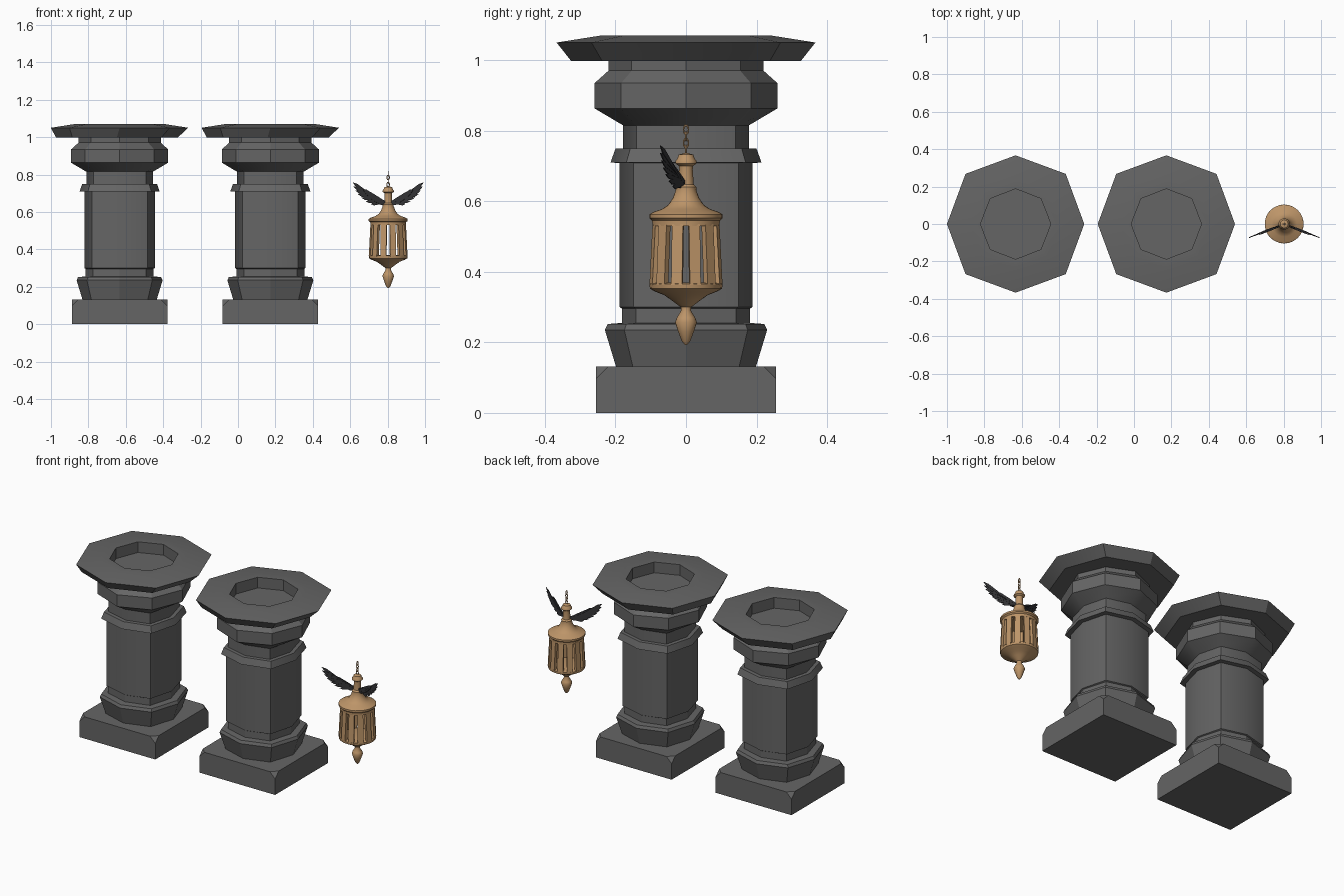
import bpy
import bmesh
from math import sin, cos, pi, radians
from mathutils import Matrix, Vector

cube = bpy.data.objects.get("Cube")
if cube:
    bpy.data.objects.remove(cube, do_unlink=True)


def material(name, rgb):
    mat = bpy.data.materials.new(name)
    mat.use_nodes = True
    colour = (*rgb, 1)
    mat.diffuse_color = colour
    mat.node_tree.nodes["Principled BSDF"].inputs["Base Color"].default_value = colour
    return mat


stone = material("dark stone", (0.13, 0.13, 0.13))
brass = material("warm brass", (0.51, 0.30, 0.14))
feather = material("black feather", (0.035, 0.035, 0.038))


def finish(bm, name, mat, location=(0, 0, 0), angle=30):
    bmesh.ops.recalc_face_normals(bm, faces=bm.faces)
    mesh = bpy.data.meshes.new(name)
    bm.to_mesh(mesh)
    bm.free()
    mesh.materials.append(mat)
    mesh.shade_smooth()
    mesh.set_sharp_from_angle(angle=radians(angle))
    return place(mesh, name, location)


def place(mesh, name, location):
    obj = bpy.data.objects.new(name, mesh)
    obj.location = location
    bpy.context.collection.objects.link(obj)
    return obj


def loft(bm, rings):
    """Skin a stack of equal point rings and cap both ends."""
    loops = [[bm.verts.new(p) for p in ring] for ring in rings]
    n = len(loops[0])
    for a, b in zip(loops, loops[1:]):
        for i in range(n):
            j = (i + 1) % n
            bm.faces.new((a[i], a[j], b[j], b[i]))
    bm.faces.new(loops[0][::-1])
    bm.faces.new(loops[-1])


def octagon(r, z, diagonal=0.71, shift=0):
    """Eight points; the diagonal ratio makes the outline squarer."""
    pts = []
    for i in range(8):
        k = r if i % 2 == 0 else r * diagonal * 2 ** 0.5
        pts.append((shift + k * cos(i * pi / 4), k * sin(i * pi / 4), z))
    return pts


def circle(r, z, n=24):
    return [(r * cos(2 * pi * i / n), r * sin(2 * pi * i / n), z) for i in range(n)]


# Square plinth with clipped top corners
bm = bmesh.new()
bmesh.ops.create_cube(bm, size=1, matrix=Matrix.Translation((0, 0, 0.066))
                      @ Matrix.Diagonal((0.51, 0.51, 0.132, 1)))
top_corners = [v for v in bm.verts if v.co.z > 0.1]
bmesh.ops.bevel(bm, geom=top_corners, offset=0.035, affect='VERTICES')
plinth = finish(bm, "plinth", stone)

# Foot, shaft, collar and capital: radius, height, diagonal ratio
bm = bmesh.new()
loft(bm, [octagon(*p) for p in [
    (0.198, 0.13, 0.76), (0.23, 0.235, 0.76), (0.222, 0.252, 0.76), (0.182, 0.255, 0.78),
    (0.182, 0.296, 0.78), (0.188, 0.3, 0.79), (0.188, 0.708, 0.79), (0.214, 0.71, 0.79),
    (0.2, 0.749, 0.79), (0.178, 0.75, 0.79), (0.178, 0.815, 0.79), (0.259, 0.863, 0.71),
    (0.259, 0.935, 0.71), (0.22, 0.97, 0.7), (0.22, 1.005, 0.7)]])
shaft = finish(bm, "shaft", stone)

# Wide top slab with a sunken octagonal basin
bm = bmesh.new()
loft(bm, [octagon(0.325, 0.997, 0.73, -0.015), octagon(0.367, 1.05, 0.73),
          octagon(0.24, 1.07, 0.73), octagon(0.188, 1.07, 0.72), octagon(0.188, 1.003, 0.72)])
slab = finish(bm, "top_slab", stone)

# Second pillar shares the same meshes
for part in (plinth, shaft, slab):
    part.location.x = -0.633
    place(part.data, part.name + "_left", (0.173, 0, 0))
    part.name += "_right"

LAMP = Vector((0.803, 0, 0))


def lathe(name, profile):
    bm = bmesh.new()
    loft(bm, [circle(r, z) for r, z in profile])
    finish(bm, name, brass, LAMP, 40)


# Lantern bowl with pointed finial
lathe("lantern_bowl", [
    (0.003, 0.193), (0.012, 0.203), (0.022, 0.23), (0.031, 0.257), (0.026, 0.27), (0.014, 0.29),
    (0.015, 0.3), (0.026, 0.308), (0.042, 0.32), (0.062, 0.334), (0.088, 0.344), (0.102, 0.352),
    (0.104, 0.366), (0.085, 0.37)])

# Lantern roof, neck and cap
lathe("lantern_roof", [
    (0.085, 0.53), (0.095, 0.53), (0.096, 0.545), (0.104, 0.552), (0.104, 0.563), (0.092, 0.57),
    (0.068, 0.578), (0.05, 0.59), (0.037, 0.61), (0.029, 0.632), (0.03, 0.64), (0.022, 0.648),
    (0.019, 0.69), (0.02, 0.7), (0.03, 0.707), (0.03, 0.714), (0.024, 0.722), (0.021, 0.732),
    (0.004, 0.737)])

# Lantern cage: slats leaning outward toward the bottom
bm = bmesh.new()
BARS = 12
for i in range(BARS):
    turn = Matrix.Rotation((i + 0.5) * 2 * pi / BARS, 4, 'Z')
    rings = []
    for r, z in ((0.103, 0.362), (0.094, 0.536)):
        rings.append([turn @ Vector((r + dx, dy, z)) for dx, dy in
                      ((-0.018, -0.014), (0, -0.016), (0, 0.016), (-0.018, 0.014))])
    loft(bm, rings)
finish(bm, "lantern_slats", brass, LAMP)

# Hanging chain: links alternating direction
for i in range(4):
    bpy.ops.mesh.primitive_torus_add(
        major_radius=0.009, minor_radius=0.0025, major_segments=12, minor_segments=6,
        location=LAMP + Vector((0, 0, 0.746 + i * 0.019)), rotation=(pi / 2, 0, i * pi / 2))
    link = bpy.context.object
    link.name = f"chain_link_{i + 1}"
    link.scale = (0.8, 1.35, 1)
    link.data.materials.append(brass)
    bpy.ops.object.shade_smooth_by_angle()


# Wings: fans of thin feathers, swept forward
def add_feather(bm, root, tip, width, side, lift):
    a, b = Vector(root), Vector(tip)
    along = b - a
    across = Vector((-along.y, along.x)).normalized()
    outline = []
    for t, w in ((0, 0.4), (0.4, 0.8), (0.8, 1), (1, 0.1), (0.8, -1), (0.4, -0.8), (0, -0.4)):
        p = a + along * t + across * w * width
        outline.append(p)
    layers = []
    for depth in (0, 0.003):
        layers.append([(side * (p.x - 0.4 * (depth + lift)),
                        -0.44 * p.x + 0.012 - depth - lift, p.y) for p in outline])
    loft(bm, layers)


TIPS = [(0.19, 0.757), (0.187, 0.736), (0.178, 0.715), (0.163, 0.694),
        (0.145, 0.675), (0.122, 0.656), (0.095, 0.641)]
for side, label in ((1, "left"), (-1, "right")):
    bm = bmesh.new()
    for i, tip in enumerate(TIPS):
        t = 1 - i / (len(TIPS) - 1)
        root = Vector((0.018 + 0.07 * t, 0.652 + 0.032 * t))
        add_feather(bm, root, tip, 0.0085, side, 0.001 * i)
        # Short covert feather layered over the root
        short = root.lerp(Vector(tip), 0.5)
        add_feather(bm, root - Vector((0.02, 0.006)), short, 0.009, side, 0.008 + 0.0006 * i)
    # Leading arm of the wing
    add_feather(bm, (0.012, 0.648), (0.125, 0.712), 0.009, side, 0.005)
    finish(bm, "wing_" + label, feather, LAMP)
